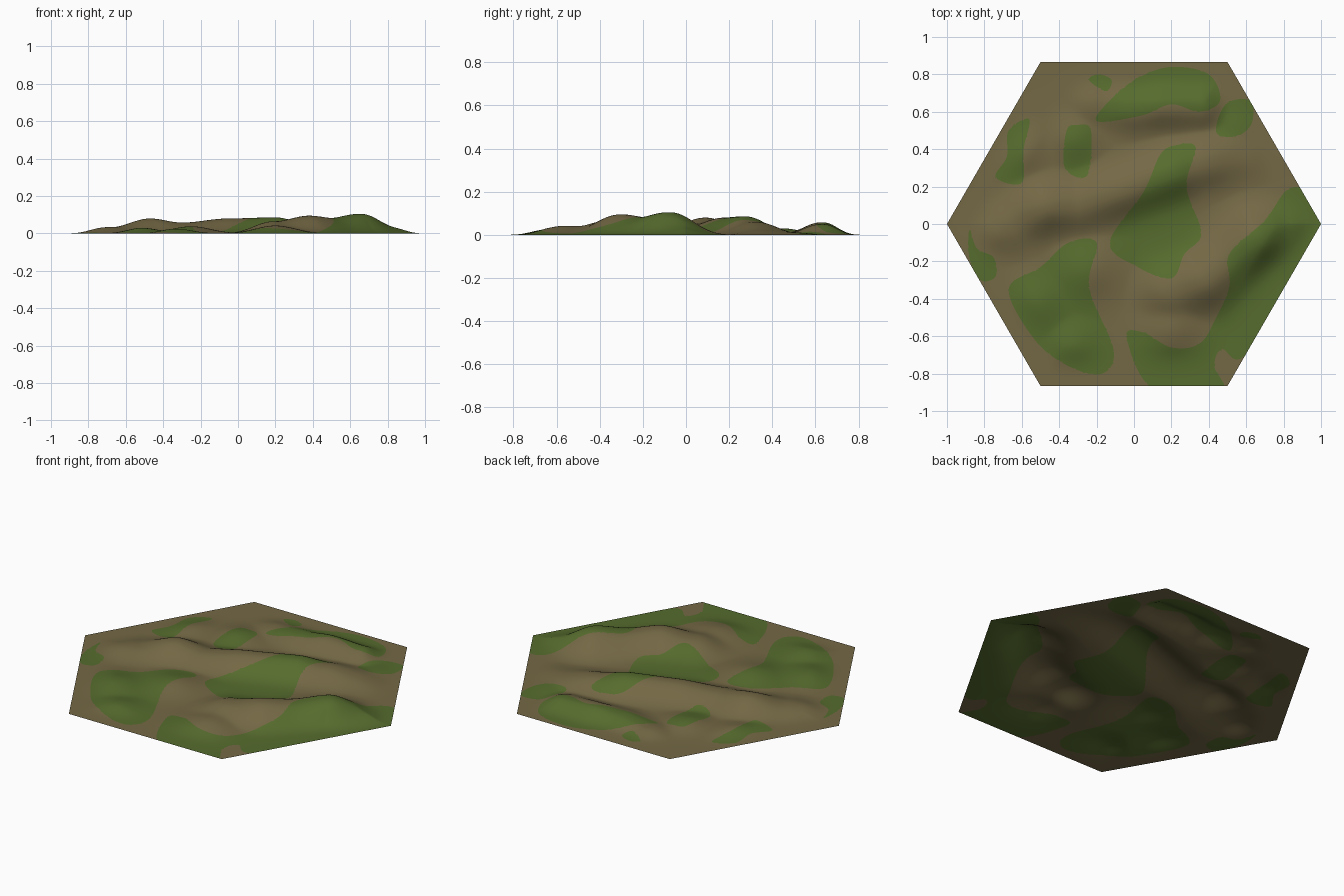
import bpy, bmesh, math
from mathutils import Vector
from mathutils.kdtree import KDTree

if "Cube" in bpy.data.objects:
    bpy.data.objects.remove(bpy.data.objects["Cube"])

N = 100                      # grid steps from centre to corner
R3 = math.sqrt(3)


def material(name, rgb):
    m = bpy.data.materials.new(name)
    m.diffuse_color = (*rgb, 1)
    m.use_nodes = True
    m.node_tree.nodes["Principled BSDF"].inputs["Base Color"].default_value = m.diffuse_color
    return m


# Ridges: crest points (x, y, height) and half width
RIDGES = [
    ([(.2, -.36, .065), (.38, -.3, .095), (.5, -.2, .083), (.65, -.08, .105), (.85, -.05, .05)], .15),
    ([(-.66, -.01, .035), (-.47, .09, .08), (-.3, .1, .058), (-.05, .18, .08),
      (.2, .27, .086), (.35, .32, .06), (.6, .38, .025)], .13),
    ([(-.2, .64, .025), (0, .61, .045), (.15, .63, .058), (.35, .63, .05)], .11),
]
# Low mounds: x, y, height, radius
MOUNDS = [(-.52, -.42, .03, .14), (-.25, -.25, .038, .15), (-.33, -.65, .025, .12),
          (.2, -.56, .042, .15), (-.75, -.06, .025, .1), (-.6, .4, .028, .13),
          (-.32, .45, .03, .12), (.6, .52, .02, .12)]


def edge_distance(x, y):
    return R3 / 2 - max(abs(y), (R3 * abs(x) + abs(y)) / 2)


def height(x, y):
    total = 0
    for pts, w in RIDGES:
        best = 0
        for (ax, ay, ah), (bx, by, bh) in zip(pts, pts[1:]):
            dx, dy = bx - ax, by - ay
            t = max(0, min(1, ((x - ax) * dx + (y - ay) * dy) / (dx * dx + dy * dy)))
            d = math.hypot(x - ax - t * dx, y - ay - t * dy)
            s = t * t * (3 - 2 * t)
            best = max(best, (ah + (bh - ah) * s) * math.exp(-(d / w) ** 2.3))
        total += best ** 3
    for mx, my, mh, r in MOUNDS:
        total += (mh * math.exp(-((x - mx) ** 2 + (y - my) ** 2) / (r * r))) ** 3
    e = max(0, min(1, edge_distance(x, y) / .22))
    return total ** (1 / 3) * e * e * (3 - 2 * e)


# Grass patch outlines, seen from above
PATCHES = [
    [(-.2, .55), (-.12, .67), (.02, .78), (.2, .84), (.4, .8), (.46, .66), (.35, .6), (.2, .64), (.04, .58)],
    [(.44, .49), (.49, .64), (.62, .66), (.63, .54), (.55, .47)],
    [(-.24, .77), (-.19, .8), (-.12, .77), (-.15, .71)],
    [(-.37, .3), (-.36, .5), (-.3, .53), (-.23, .5), (-.25, .26)],
    [(-.74, .25), (-.68, .36), (-.67, .5), (-.56, .56), (-.59, .4), (-.6, .22)],
    [(.05, .17), (.14, .37), (.22, .42), (.33, .41), (.28, .2), (.36, -.05), (.27, -.16),
     (.2, -.29), (.02, -.23), (-.13, -.1)],
    [(-.88, -.03), (-.88, -.18), (-.82, -.3), (-.74, -.28), (-.75, -.18), (-.84, -.13)],
    [(-.67, -.35), (-.5, -.23), (-.35, -.1), (-.2, -.1), (-.24, -.34), (-.11, -.67),
     (-.17, -.8), (-.35, -.76), (-.53, -.62)],
    [(-.04, -.6), (.05, -.58), (.2, -.66), (.35, -.64), (.44, -.5), (.51, -.33), (.51, -.16),
     (.7, .02), (.83, .19), (.97, .15), (1.06, 0), (.62, -.68), (.47, -.67), (.43, -.76),
     (.47, -.9), (.1, -.88)],
]


def smooth_loop(pts, steps=50):
    # closed Catmull-Rom curve through the points
    out, n = [], len(pts)
    for i in range(n):
        a, b, c, d = (Vector(pts[(i + k) % n]) for k in (-1, 0, 1, 2))
        for s in range(steps):
            t = s / steps
            out.append(b + .5 * t * (c - a + t * (2 * a - 5 * b + 4 * c - d + t * (3 * (b - c) + d - a))))
    return out


def inside(x, y, loop):
    hit = False
    for p, q in zip(loop, loop[1:] + loop[:1]):
        if (p.y > y) != (q.y > y) and x < p.x + (y - p.y) * (q.x - p.x) / (q.y - p.y):
            hit = not hit
    return hit


outlines = [smooth_loop(p) for p in PATCHES]
coarse = [(o[::5], min(p.x for p in o), max(p.x for p in o),
           min(p.y for p in o), max(p.y for p in o)) for o in outlines]
points = [p for o in outlines for p in o]
tree = KDTree(len(points))
for i, p in enumerate(points):
    tree.insert((p.x, p.y, 0), i)
tree.balance()

# Hexagonal sheet on a triangular grid, snapped to the patch outlines
bm = bmesh.new()
grid = {}
for j in range(-N, N + 1):
    for i in range(max(-N, -N - j), min(N, N - j) + 1):
        x, y = (i + j / 2) / N, j * R3 / 2 / N
        if edge_distance(x, y) > .3 / N:
            co, _, dist = tree.find((x, y, 0))
            if dist < .45 / N:
                x, y = co.x, co.y
        grid[i, j] = bm.verts.new((x, y, height(x, y)))
for (i, j), v in grid.items():
    for tri in (((i + 1, j), (i, j + 1)), ((i, j + 1), (i - 1, j + 1))):
        if all(k in grid for k in tri):
            f = bm.faces.new((v, grid[tri[0]], grid[tri[1]]))
            f.smooth = True
            c = f.calc_center_median()
            f.material_index = int(any(
                x0 < c.x < x1 and y0 < c.y < y1 and inside(c.x, c.y, o)
                for o, x0, x1, y0, y1 in coarse))

mesh = bpy.data.meshes.new("hill_tile")
bm.to_mesh(mesh)
bm.free()
mesh.materials.append(material("brown earth", (.175, .14, .06)))
mesh.materials.append(material("grass green", (.094, .15, .027)))
tile = bpy.data.objects.new("hill_tile", mesh)
bpy.context.collection.objects.link(tile)
